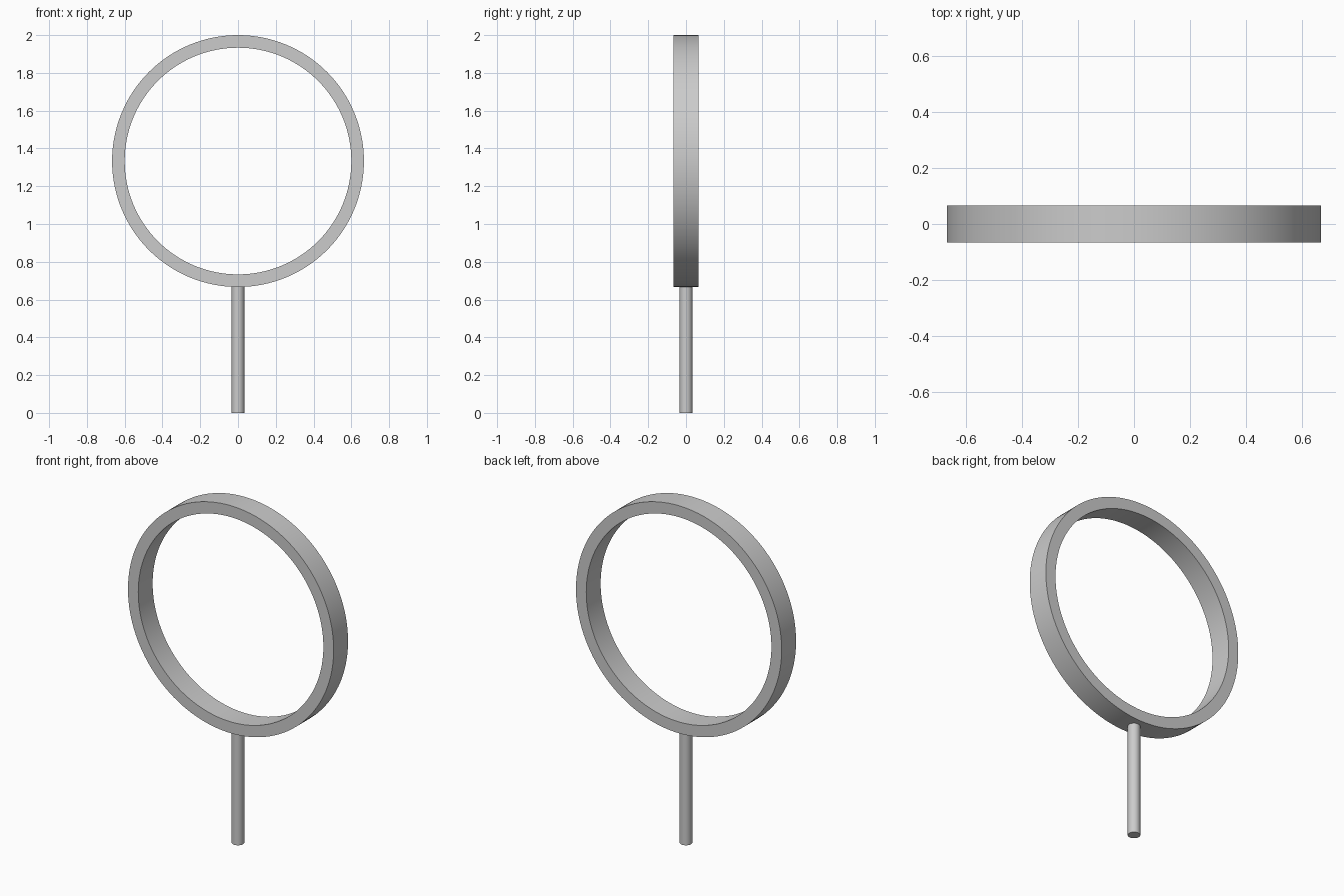
import bpy
import bmesh
import math
from mathutils import Matrix

cube = bpy.data.objects.get("Cube")
if cube:
    bpy.data.objects.remove(cube, do_unlink=True)

OUTER, INNER, DEPTH = 0.6667, 0.6, 0.1333
CENTRE_Z = 2 - OUTER
STEM_RADIUS = 0.0333
STEM_TOP = CENTRE_Z - (OUTER + INNER) / 2

grey = bpy.data.materials.new("light grey")
grey.use_nodes = True
colour = (0.6, 0.6, 0.6, 1)
grey.diffuse_color = colour
grey.node_tree.nodes["Principled BSDF"].inputs["Base Color"].default_value = colour


def add_part(name, bm):
    """Turn a bmesh into a smooth-shaded object with crisp rims."""
    bmesh.ops.recalc_face_normals(bm, faces=bm.faces)
    mesh = bpy.data.meshes.new(name)
    bm.to_mesh(mesh)
    bm.free()
    mesh.materials.append(grey)
    part = bpy.data.objects.new(name, mesh)
    bpy.context.collection.objects.link(part)
    bpy.ops.object.select_all(action="DESELECT")
    part.select_set(True)
    bpy.context.view_layer.objects.active = part
    bpy.ops.object.shade_smooth_by_angle(angle=math.radians(30))
    return part


# Upright hoop: a rectangular section spun about the y axis
bm = bmesh.new()
half = DEPTH / 2
section = [bm.verts.new((r, y, 0)) for r, y in
           ((INNER, -half), (OUTER, -half), (OUTER, half), (INNER, half))]
edges = [bm.edges.new((section[i], section[(i + 1) % 4])) for i in range(4)]
bmesh.ops.spin(bm, geom=section + edges, cent=(0, 0, 0), axis=(0, 1, 0),
               angle=math.tau, steps=128, use_merge=True)
bmesh.ops.remove_doubles(bm, verts=bm.verts, dist=1e-4)
hoop = add_part("hoop", bm)
hoop.location.z = CENTRE_Z

# Round stem, sunk into the hoop's lower rim
bm = bmesh.new()
bmesh.ops.create_cone(bm, cap_ends=True, segments=48, radius1=STEM_RADIUS,
                      radius2=STEM_RADIUS, depth=STEM_TOP,
                      matrix=Matrix.Translation((0, 0, STEM_TOP / 2)))
add_part("stem", bm)
